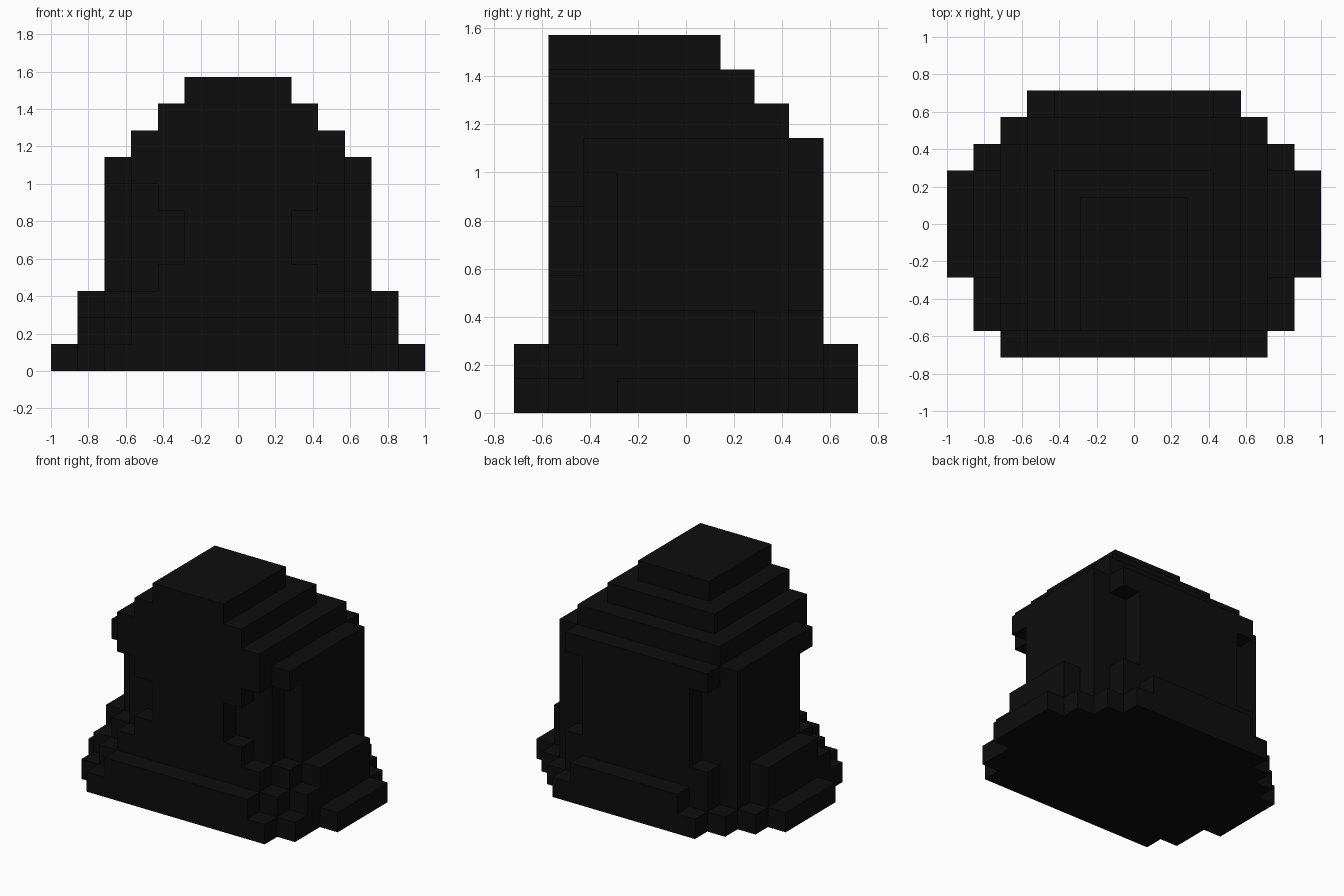
import bpy
import bmesh

if "Cube" in bpy.data.objects:
    bpy.data.objects.remove(bpy.data.objects["Cube"], do_unlink=True)

U = 1 / 7  # edge of one block

black = bpy.data.materials.new("soft_black")
black.use_nodes = True
COLOUR = (0.004, 0.004, 0.004, 1.0)
black.diffuse_color = COLOUR
black.node_tree.nodes["Principled BSDF"].inputs["Base Color"].default_value = COLOUR


def tier(name, z0, z1, bands):
    """Extrude a mirrored stepped outline; bands are (y_start, y_end, half_width)."""
    right = []
    for y0, y1, w in bands:
        right += [(w, y0), (w, y1)]
    outline = right + [(-x, y) for x, y in reversed(right)]
    bm = bmesh.new()
    base = bm.faces.new([bm.verts.new((x * U, y * U, z0 * U)) for x, y in outline])
    top = bmesh.ops.extrude_face_region(bm, geom=[base])["geom"]
    bmesh.ops.translate(bm, vec=(0, 0, (z1 - z0) * U),
                        verts=[g for g in top if isinstance(g, bmesh.types.BMVert)])
    bmesh.ops.recalc_face_normals(bm, faces=bm.faces)
    mesh = bpy.data.meshes.new(name)
    bm.to_mesh(mesh)
    bm.free()
    mesh.materials.append(black)
    obj = bpy.data.objects.new(name, mesh)
    bpy.context.collection.objects.link(obj)


# Spreading foot
tier("foot_bottom", 0, 1, [(-5, -4, 5), (-4, -2, 6), (-2, 2, 7),
                           (2, 3, 6), (3, 4, 5), (4, 5, 4)])
tier("foot_middle", 1, 2, [(-5, -4, 4), (-4, -3, 5), (-3, 2, 6),
                           (2, 3, 5), (3, 4, 4), (4, 5, 3)])
tier("foot_top", 2, 3, [(-4, -3, 4), (-3, -2, 5), (-2, 2, 6), (2, 3, 5), (3, 4, 4)])

# Walls with notched corners, narrowed at the middle of the front
for name, z0, z1, front in (("wall_lower", 3, 4, 3),
                            ("wall_notched", 4, 6, 2),
                            ("wall_upper", 6, 7, 3)):
    tier(name, z0, z1, [(-4, -3, front), (-3, -2, 4), (-2, 3, 5), (3, 4, 3)])

# Overhanging eave and stepped crown
tier("eave", 7, 8, [(-4, -3, 4), (-3, 3, 5), (3, 4, 4)])
for i, name in enumerate(("crown_lower", "crown_middle", "crown_top")):
    tier(name, 8 + i, 9 + i, [(-4, 3 - i, 4 - i)])
